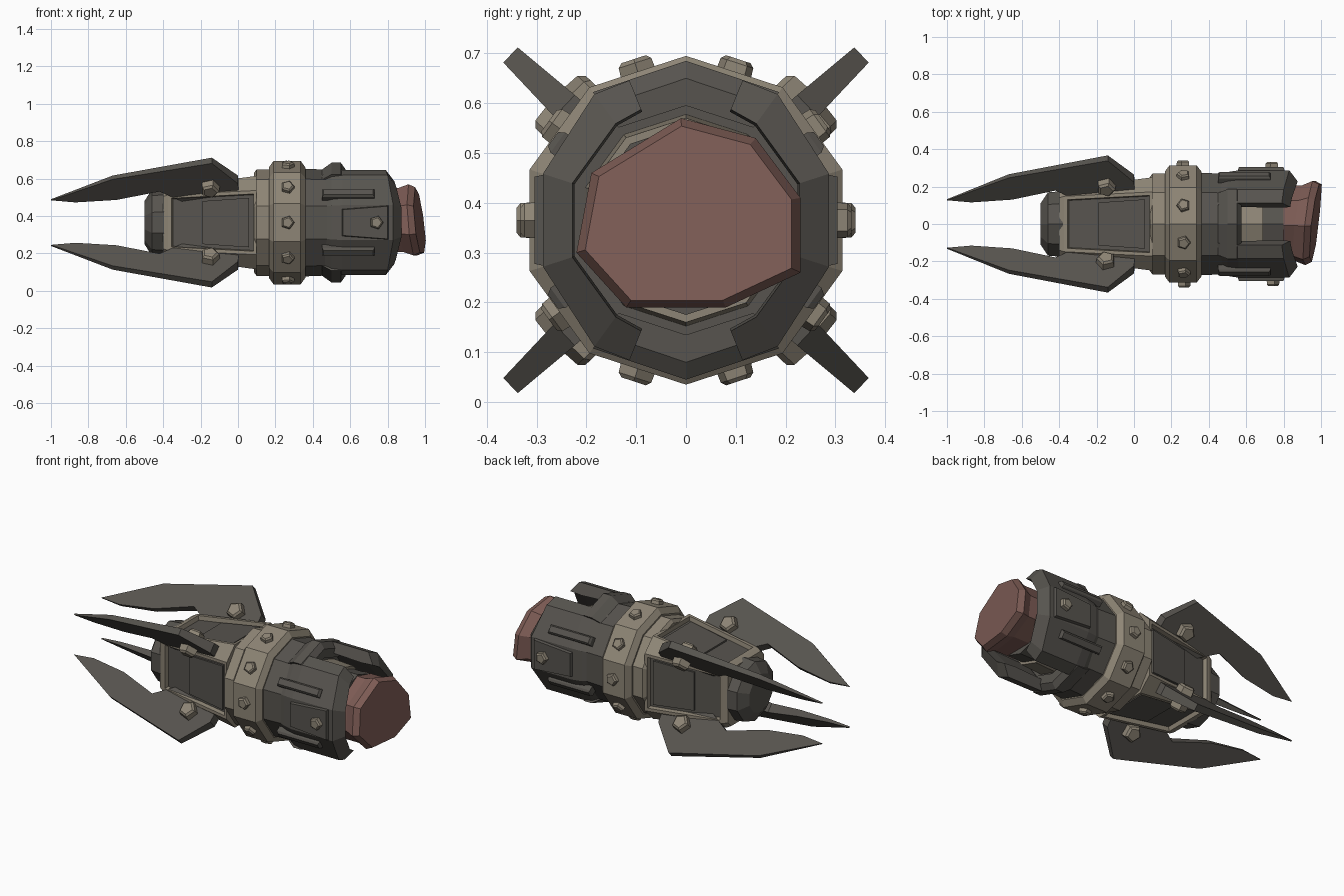
import bpy, bmesh, math
from mathutils import Vector

if "Cube" in bpy.data.objects:
    bpy.data.objects.remove(bpy.data.objects["Cube"])

ZC = 0.365          # height of the long axis
RAD = math.radians


def material(name, col):
    m = bpy.data.materials.new(name)
    m.diffuse_color = (*col, 1)
    m.use_nodes = True
    m.node_tree.nodes["Principled BSDF"].inputs["Base Color"].default_value = m.diffuse_color
    return m


DARK = material("dark_metal", (0.095, 0.088, 0.077))
TAN = material("tan_metal", (0.27, 0.235, 0.18))
RED = material("dull_red", (0.205, 0.106, 0.09))


def finish(name, bm, *mats):
    bmesh.ops.recalc_face_normals(bm, faces=bm.faces)
    me = bpy.data.meshes.new(name)
    bm.to_mesh(me)
    bm.free()
    for m in mats:
        me.materials.append(m)
    ob = bpy.data.objects.new(name, me)
    bpy.context.collection.objects.link(ob)
    return ob


def loft(name, rings, mat):
    """Skin a row of equal closed rings and cap both ends."""
    bm = bmesh.new()
    vs = [[bm.verts.new(p) for p in r] for r in rings]
    n = len(rings[0])
    for a, b in zip(vs, vs[1:]):
        for i in range(n):
            j = (i + 1) % n
            bm.faces.new((a[i], a[j], b[j], b[i]))
    bm.faces.new(vs[0])
    bm.faces.new(vs[-1])
    return finish(name, bm, mat)


def polar(x, r, deg):
    return Vector((x, r * math.cos(RAD(deg)), ZC + r * math.sin(RAD(deg))))


def lathe(name, profile, mat, n=10, phase=90):
    return loft(name, [[polar(x, r, phase + 360 * i / n) for i in range(n)]
                       for x, r in profile], mat)


def bolt(name, pos, direction, r=0.042, h=0.045):
    q = Vector(direction).to_track_quat('Z', 'Y')
    rings = []
    for d, s in ((-0.02, 1.1), (h * 0.75, 1), (h, 0.75)):
        rings.append([Vector(pos) + q @ Vector((s * r * math.cos(RAD(72 * i)),
                      s * r * math.sin(RAD(72 * i)), d)) for i in range(5)])
    return loft(name, rings, TAN)


# Central body
lathe("rear_cap", [(-0.5, 0.115), (-0.46, 0.178), (-0.38, 0.185)], DARK)
lathe("step_ring", [(0.085, 0.265), (0.1, 0.285), (0.18, 0.285)], TAN)
lathe("main_band", [(0.165, 0.295), (0.19, 0.33), (0.335, 0.33), (0.36, 0.295)], TAN)
lathe("front_hull", [(0.35, 0.288), (0.5, 0.282), (0.55, 0.24)], DARK)
lathe("inner_barrel", [(0.5, 0.215), (0.69, 0.205)], TAN)
lathe("barrel_collar", [(0.68, 0.19), (0.8, 0.19)], DARK)

# Bolts around the main band
for k in range(10):
    a = 36 * k
    bolt("band_bolt", polar(0.265, 0.308, a),
         (0, math.cos(RAD(a)), math.sin(RAD(a))), 0.036, 0.032)

# Rear housing: chamfered square frustum with sunken windows
bm = bmesh.new()
rings = []
for x, d, w in ((-0.40, 0.172, 0.14), (-0.375, 0.185, 0.148), (0.1, 0.25, 0.172)):
    base = [(d, -w), (d, w), (w, d), (-w, d), (-d, w), (-d, -w), (-w, -d), (w, -d)]
    rings.append([bm.verts.new((x, y, ZC + z)) for y, z in base])
for a, b in zip(rings, rings[1:]):
    for i in range(8):
        j = (i + 1) % 8
        bm.faces.new((a[i], a[j], b[j], b[i]))
bm.faces.new(rings[0])
bm.faces.new(rings[-1])
bmesh.ops.recalc_face_normals(bm, faces=bm.faces)
panels = [f for f in bm.faces if f.calc_area() > 0.1
          and max(abs(f.normal.y), abs(f.normal.z)) > 0.9]
for f in panels:
    bmesh.ops.inset_individual(bm, faces=[f], thickness=0.026)
    bmesh.ops.inset_individual(bm, faces=[f], thickness=0.006, depth=-0.025)
    f.material_index = 1
finish("rear_housing", bm, TAN, DARK)

# Raised slab inside each window
for k in range(4):
    a = RAD(90 * k)

    def turn(x, d, w):
        return (x, d * math.cos(a) - w * math.sin(a),
                ZC + d * math.sin(a) + w * math.cos(a))
    loft("window_slab", [[turn(x, d + off, s * w) for x, d, w, s in
                          ((-0.19, 0.195, 0.115, -1), (-0.19, 0.195, 0.115, 1),
                           (0.058, 0.231, 0.132, 1), (0.058, 0.231, 0.132, -1))]
                         for off in (-0.02, 0.0)], DARK)


# Front armour: two side shells and the raised bars joining them
def shell(name, rows, mat=DARK):
    """rows: (angle, [(x, r), ...]) cross-sections swept round the axis."""
    return loft(name, [[polar(x, r, a) for x, r in sec] for a, sec in rows], mat)


for side in (0, 180):
    rows = []
    for a, R, tip in ((-68, 0.303, 0.79), (-54, 0.313, 0.80), (-18, 0.302, 0.83),
                      (18, 0.302, 0.83), (54, 0.313, 0.80), (68, 0.303, 0.79)):
        rows.append((side + a, [(0.44, 0.27), (0.50, R - 0.01), (0.56, R), (tip, R),
                                (tip + 0.045, 0.24), (tip - 0.03, 0.235), (0.5, 0.245)]))
    shell("side_armour", rows)
for mid in (90, 270):
    rows = [(mid + da, [(0.43, 0.27), (0.50, R), (0.55, R), (0.575, R - 0.035),
                        (0.575, 0.23), (0.45, 0.23)])
            for da, R in ((-36, 0.318), (0, 0.32), (36, 0.318))]
    shell("cross_bar", rows)

# Side plates with bolts, and the raised slats
for s in (-1, 1):
    rings = []
    for y, k in ((0.27, 1.0), (0.304, 0.92)):
        rings.append([(0.68 + (x - 0.68) * k, s * y, ZC + z * k) for x, z in
                      ((0.55, -0.075), (0.81, -0.095), (0.81, 0.095), (0.55, 0.075))])
    loft("side_plate", rings, DARK)
    bolt("plate_bolt", (0.74, s * 0.3, ZC), (0, s, 0), 0.036, 0.032)
    for t in (-1, 1):
        n = Vector((0, s * math.cos(RAD(36)), t * math.sin(RAD(36))))
        u = Vector((0, -n.z, n.y))
        c = Vector((0, 0, ZC)) + n * 0.25 - u * (s * t * 0.025)
        rings = []
        for h, k in ((0, 0), (0.05, 0), (0.062, 0.008)):
            rings.append([c + n * h + u * v * (0.025 - k) + Vector((x, 0, 0))
                          for x, v in ((0.45 + k, -1), (0.73 - k, -1),
                                       (0.73 - k, 1), (0.45 + k, 1))])
        loft("armour_slat", rings, DARK)

# Red nose: lopsided eight-sided plug with a slanted face
rim = [(-0.01, 0.57), (0.14, 0.53), (0.23, 0.41), (0.23, 0.26),
       (0.08, 0.19), (-0.12, 0.19), (-0.22, 0.30), (-0.19, 0.46)]


def nose_ring(scale, back):
    return [(0.968 + 0.11 * y - 0.1 * (z - 0.37) - back, y * scale,
             0.37 + (z - 0.37) * scale) for y, z in rim]


loft("red_nose", [[(0.75, y * 0.9, 0.37 + (z - 0.37) * 0.9) for y, z in rim],
                  nose_ring(0.9, 0.09), nose_ring(1.0, 0.035),
                  nose_ring(0.92, 0.0)], RED)

# Four diagonal fins: (x, distance from axis, half thickness)
outline = [(-1.0, 0.178, 0.004), (-0.67, 0.352, 0.014), (-0.14, 0.484, 0.021),
           (0.0, 0.335, 0.03), (0.01, 0.2, 0.035), (-0.28, 0.19, 0.035),
           (-0.42, 0.272, 0.028), (-0.65, 0.198, 0.02), (-0.87, 0.168, 0.01)]
for sy in (-1, 1):
    for sz in (-1, 1):
        out = Vector((0, sy * 1.03, sz * 0.97)).normalized()
        across = Vector((0, -out.z, out.y))
        o = Vector((0, 0, ZC))
        loft("fin", [[o + Vector((x, 0, 0)) + out * r + across * t * e
                      for x, r, t in outline] for e in (-1, 1)], DARK)
        for e in (-1, 1):
            bolt("fin_bolt", o + Vector((-0.15, 0, 0)) + out * 0.31 + across * e * 0.028,
                 across * e, 0.05, 0.045)
